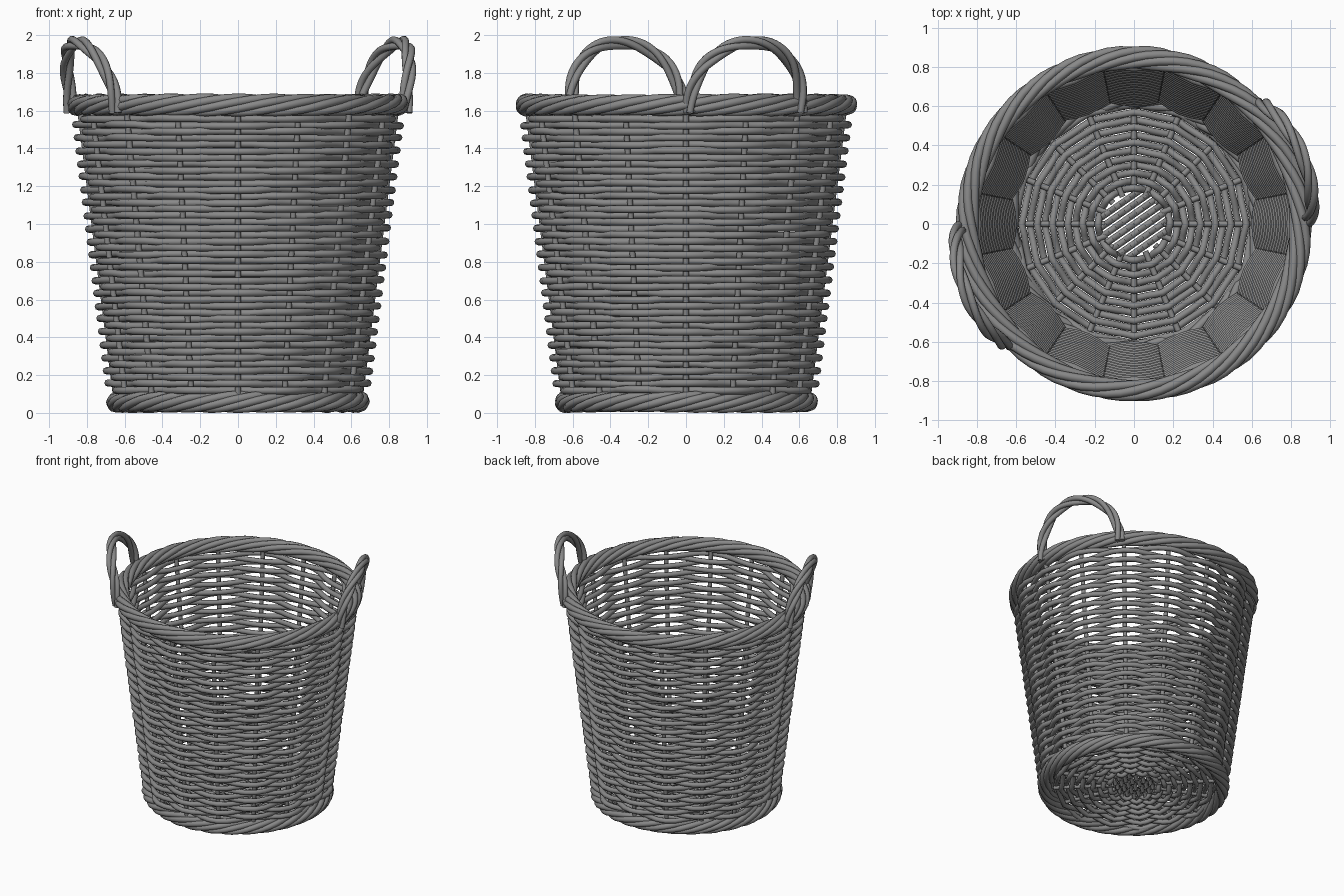
import bpy
import random
from math import sin, cos, pi, radians
from mathutils import Vector

if "Cube" in bpy.data.objects:
    bpy.data.objects.remove(bpy.data.objects["Cube"])

random.seed(4)
STAVES = 16
mat = bpy.data.materials.new("dark_grey_cane")
mat.diffuse_color = (0.25, 0.25, 0.25, 1)
mat.use_nodes = True
mat.node_tree.nodes["Principled BSDF"].inputs["Base Color"].default_value = mat.diffuse_color


def polar(r, a, z):
    return Vector((r * cos(a), r * sin(a), z))


def wall_r(z):
    return 0.635 + 0.125 * z


def canes(name, paths, thick, closed=False):
    """Round canes along a list of point paths, joined in one smooth mesh."""
    cu = bpy.data.curves.new(name, 'CURVE')
    cu.dimensions = '3D'
    cu.bevel_depth = thick
    cu.bevel_resolution = 2
    cu.use_fill_caps = not closed
    cu.materials.append(mat)
    for pts in paths:
        sp = cu.splines.new('POLY')
        sp.points.add(len(pts) - 1)
        for p, co in zip(sp.points, pts):
            p.co = (*co, 1)
        sp.use_cyclic_u = closed
        sp.use_smooth = True
    ob = bpy.data.objects.new(name, cu)
    bpy.context.collection.objects.link(ob)
    bpy.ops.object.select_all(action='DESELECT')
    ob.select_set(True)
    bpy.context.view_layer.objects.active = ob
    bpy.ops.object.convert(target='MESH')
    bpy.ops.object.shade_smooth_by_angle(angle=radians(50))
    return ob


def rope_ring(name, r, z, minor, thick, strands, turns, n=80):
    """Canes twisted around a circle, slightly uneven."""
    paths = []
    for s in range(strands):
        pts = []
        for i in range(n):
            a = 2 * pi * i / n
            b = turns * a + 2 * pi * s / strands
            m = minor + 0.003 * sin(7 * a + 2 * s)
            pts.append(polar(r + m * cos(b), a, z + m * sin(b)))
        paths.append(pts)
    return canes(name, paths, thick, True)


# wall weave: closed rows passing alternately outside and inside the staves
n = STAVES * 4
rows = []
for k in range(43):
    z = 0.121 + k * 0.0342
    sign = -1 if k % 2 == 0 else 1
    jit = [random.uniform(-0.004, 0.004) for i in range(STAVES)]
    rows.append([polar(wall_r(z) + sign * 0.034 * cos(8 * 2 * pi * i / n),
                       2 * pi * i / n, z + jit[((i + 2) // 4) % STAVES])
                 for i in range(n)])
canes("wall_weave", rows, 0.0195, True)

# upright staves and floor spokes
angles = [2 * pi * i / STAVES for i in range(STAVES)]
canes("wall_staves", [[polar(wall_r(z), a, z) for z in (0.05, 0.6, 1.1, 1.63)]
                      for a in angles], 0.016)
canes("floor_spokes", [[polar(r, a, 0.06) for r in (0.15, 0.4, 0.65)]
                       for a in angles], 0.015)

# floor weave: faceted rings passing over and under the spokes
rings = []
for k in range(12):
    r = 0.185 + k * 0.0385
    sign = 1 if k % 2 == 0 else -1
    ring = []
    for i in range(n):
        a = 2 * pi * i / n
        off = (i + 2) % 4 - 2              # position from the nearest spoke
        flat = cos(pi / STAVES) / cos(pi / STAVES - abs(off) * 2 * pi / n)
        ring.append(polar(r * flat + random.uniform(-0.002, 0.002), a,
                          0.06 + sign * 0.022 * cos(8 * a)))
    rings.append(ring)
canes("floor_weave", rings, 0.018, True)

# crossed sticks in the middle of the floor
d = Vector((cos(radians(35)), sin(radians(35)), 0))
e = Vector((-d.y, d.x, 0))
sticks = []
for k in range(-3, 4):
    off = k * 0.041
    half = (0.175 ** 2 - off ** 2) ** 0.5
    sticks.append([d * (half * t / 4) + e * off
                   + Vector((0, 0, 0.06 + 0.012 * (-1) ** (k + t)))
                   for t in range(-4, 5)])
canes("floor_centre_sticks", sticks, 0.0165)

# twisted foot and rim borders
rope_ring("foot_border", 0.642, 0.058, 0.034, 0.022, 6, 5)
rope_ring("rim_border", 0.848, 1.63, 0.036, 0.0225, 6, 5)


# twisted arched handles, opposite each other
def arch(t, mid):
    s = max(sin(t), 0.0)
    return polar(0.885 + 0.04 * s, mid - radians(21) * cos(t),
                 1.59 + 0.372 * s ** 0.9)


for name, mid in (("handle_right", radians(22.3)), ("handle_left", radians(202.3))):
    paths = []
    m = 48
    for s in range(3):
        pts = []
        for i in range(m + 1):
            t = pi * i / m
            p = arch(t, mid)
            tan = (arch(min(t + 0.02, pi), mid) - arch(max(t - 0.02, 0), mid)).normalized()
            out = Vector((p.x, p.y, 0))
            out = (out - tan * out.dot(tan)).normalized()
            side = tan.cross(out)
            b = 2 * pi * (1.8 * i / m + s / 3)
            pts.append(p + (out * cos(b) + side * sin(b)) * 0.02)
        paths.append(pts)
    canes(name, paths, 0.0195)
